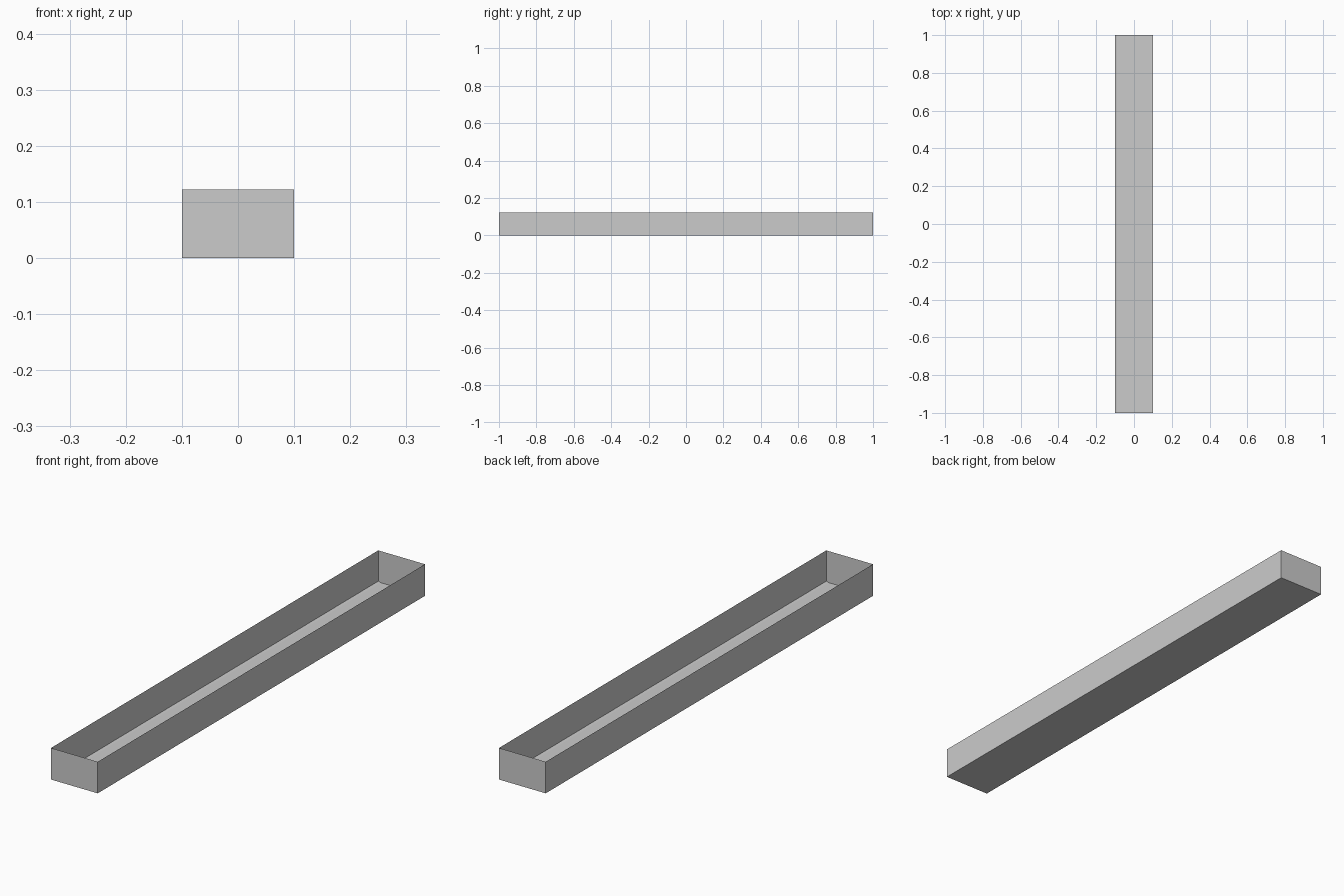
import bpy, bmesh

if "Cube" in bpy.data.objects:
    bpy.data.objects.remove(bpy.data.objects["Cube"])

W, L, H = 0.1, 1.0, 0.122   # half width, half length, height


def mesh_object(name, bm):
    mesh = bpy.data.meshes.new(name)
    bm.to_mesh(mesh)
    bm.free()
    obj = bpy.data.objects.new(name, mesh)
    bpy.context.collection.objects.link(obj)
    return obj


# Thin-walled open trough: a box with its top face removed
bm = bmesh.new()
bmesh.ops.create_cube(bm, size=1)
for v in bm.verts:
    v.co = (v.co.x * 2 * W, v.co.y * 2 * L, (v.co.z + 0.5) * H)
top = [f for f in bm.faces if f.normal.z > 0.9]
bmesh.ops.delete(bm, geom=top, context='FACES_ONLY')
mesh_object("trough", bm)

# Narrow sloped seam along the foot of each long wall, mirrored across x
bm = bmesh.new()
profile = [(W, 0.003), (W - 0.01, 0.0005)]
rows = [[bm.verts.new((x, y, z)) for x, z in profile] for y in (-L, L)]
bm.faces.new((rows[0][0], rows[1][0], rows[1][1], rows[0][1]))
seam = mesh_object("floor_seam", bm)
seam.modifiers.new("mirror", 'MIRROR').use_axis = (True, False, False)
